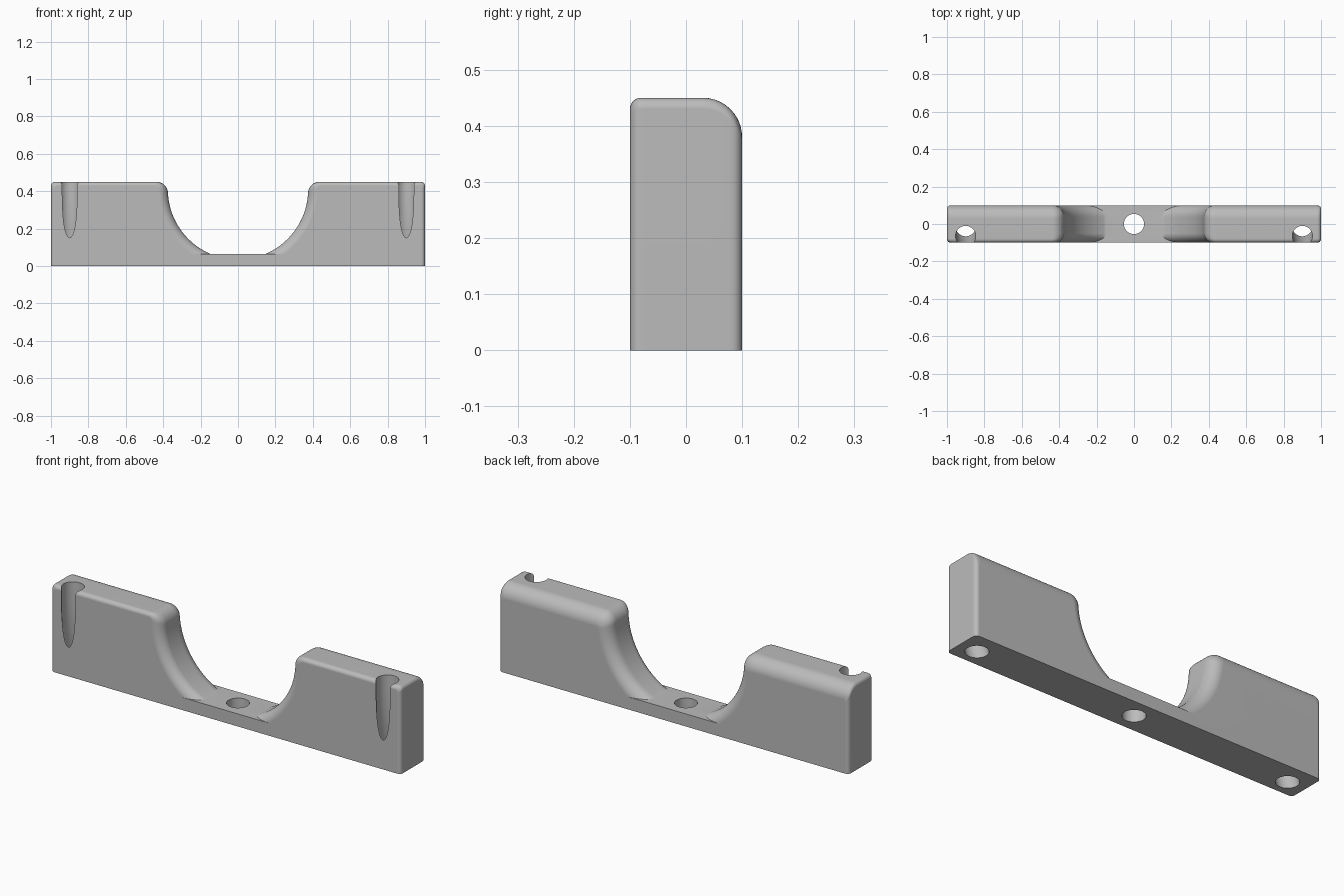
import bpy
import bmesh
from math import sin, cos, pi, sqrt, asin, atan2

cube = bpy.data.objects.get("Cube")
if cube:
    bpy.data.objects.remove(cube, do_unlink=True)

HALF, DEPTH, TOP, FLOOR = 1.0, 0.1, 0.45, 0.065
SADDLE_Z, SADDLE_R = 0.41, 0.375
HOLE_R = 0.054

grey = bpy.data.materials.new("plain grey")
grey.use_nodes = True
grey.diffuse_color = (0.5, 0.5, 0.5, 1)
grey.node_tree.nodes["Principled BSDF"].inputs["Base Color"].default_value = (0.5, 0.5, 0.5, 1)


def inset(t, r):
    """How far a rounded edge of radius r has drawn in, t away from the face."""
    return r - sqrt(r * r - (r - t) ** 2) if t < r else 0.0


def arc(cx, cz, r, a0, a1, n):
    return [(cx + r * cos(a0 + (a1 - a0) * i / n), cz + r * sin(a0 + (a1 - a0) * i / n))
            for i in range(n + 1)]


def outline(y):
    """Front outline of the body at depth y, edge rounding included."""
    front = y < 0
    t = DEPTH - abs(y)
    top = TOP - inset(t, 0.02 if front else 0.07)
    end = HALF - inset(t, 0.02)
    d = inset(t, 0.05 if front else 0.06)
    r = SADDLE_R + d
    f = 0.06 - 0.8 * d
    fz = top - f
    fx = sqrt((r + f) ** 2 - (fz - SADDLE_Z) ** 2)
    join = atan2(fz - SADDLE_Z, fx)
    half = arc(0, SADDLE_Z, r, -asin((SADDLE_Z - FLOOR) / r), join, 24)
    half += arc(fx, fz, f, pi + join, pi / 2, 10)[1:]
    half += arc(end - 0.02, top - 0.02, 0.02, pi / 2, 0, 6)
    half.append((end, 0))
    return half + [(-x, z) for x, z in reversed(half)]


def loft(name, sections):
    """Closed skin through rings of points."""
    bm = bmesh.new()
    rings = [[bm.verts.new(p) for p in s] for s in sections]
    n = len(rings[0])
    for a, b in zip(rings, rings[1:]):
        for i in range(n):
            j = (i + 1) % n
            bm.faces.new((a[i], a[j], b[j], b[i]))
    bm.faces.new(rings[0])
    bm.faces.new(list(reversed(rings[-1])))
    bmesh.ops.recalc_face_normals(bm, faces=bm.faces)
    mesh = bpy.data.meshes.new(name)
    bm.to_mesh(mesh)
    bm.free()
    mesh.materials.append(grey)
    ob = bpy.data.objects.new(name, mesh)
    bpy.context.collection.objects.link(ob)
    return ob


def bore(name, x, path):
    """Hole cutter whose centre follows path(z) in y."""
    rings = []
    for k in range(25):
        z = -0.05 + 0.55 * k / 24
        y = path(z)
        rings.append([(x + HOLE_R * cos(2 * pi * i / 40), y + HOLE_R * sin(2 * pi * i / 40), z)
                      for i in range(40)])
    return loft(name, rings)


def curved(z):
    return -0.064 + 0.052 * max(0, 1 - z / TOP) ** 2.6


# Saddle body, lofted from front to back
steps = [1 - cos(pi / 2 * i / 10) for i in range(11)]
depths = [-DEPTH + 0.05 * s for s in steps] + [DEPTH - 0.07 * s for s in reversed(steps)]
body = loft("saddle_body", [[(x, y, z) for x, z in outline(y)] for y in depths])

# Straight centre hole and two bent end holes that break through the front
cutters = [bore("centre_hole_cutter", 0, lambda z: 0),
           bore("left_hole_cutter", 0.9, curved),
           bore("right_hole_cutter", -0.9, curved)]

bpy.ops.object.select_all(action='DESELECT')
bpy.context.view_layer.objects.active = body
body.select_set(True)
for c in cutters:
    mod = body.modifiers.new("hole", 'BOOLEAN')
    mod.operation = 'DIFFERENCE'
    mod.solver = 'EXACT'
    mod.object = c
    bpy.ops.object.modifier_apply(modifier=mod.name)
for c in cutters:
    bpy.data.objects.remove(c, do_unlink=True)

# Smooth rounded edges, crisp rims
bpy.ops.object.shade_smooth_by_angle(angle=pi / 6)
weighted = body.modifiers.new("even_shading", 'WEIGHTED_NORMAL')
weighted.keep_sharp = True
